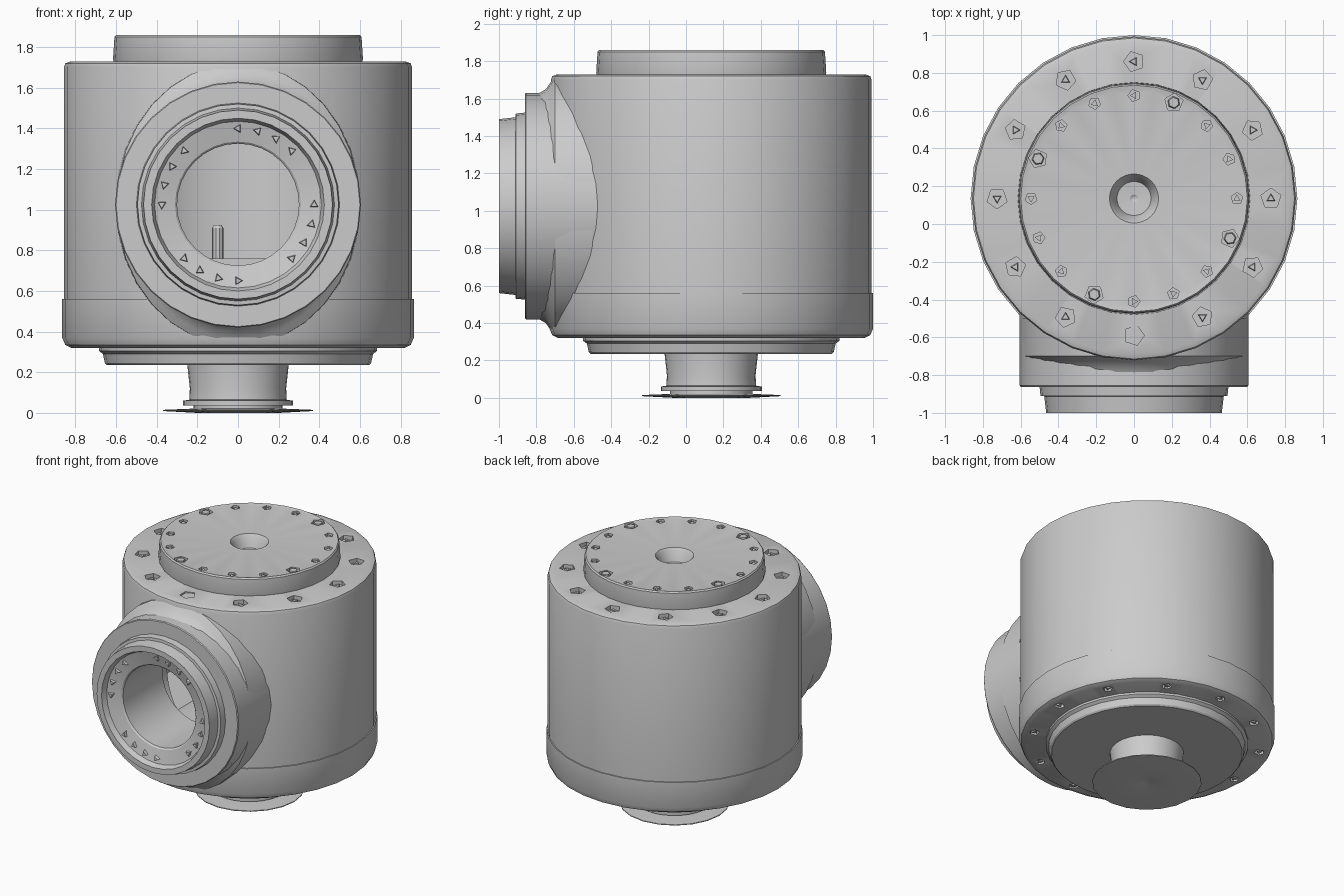
import bpy, bmesh, math
from mathutils import Matrix, Vector

default = bpy.data.objects.get("Cube")
if default:
    bpy.data.objects.remove(default, do_unlink=True)

AXIS = Matrix.Translation((0, 0.135, 0))                                      # main vertical axis
PORT = Matrix.Translation((0, 0, 1.025)) @ Matrix.Rotation(math.pi / 2, 4, "X")  # axis facing front


def finish(name, bm, smooth=True):
    bmesh.ops.recalc_face_normals(bm, faces=bm.faces)
    mesh = bpy.data.meshes.new(name)
    bm.to_mesh(mesh)
    bm.free()
    ob = bpy.data.objects.new(name, mesh)
    bpy.context.collection.objects.link(ob)
    if smooth:
        shade(ob)
    return ob


def select(ob):
    bpy.ops.object.select_all(action="DESELECT")
    ob.select_set(True)
    bpy.context.view_layer.objects.active = ob


def shade(ob):
    select(ob)
    bpy.ops.object.shade_smooth_by_angle(angle=math.radians(30))


def lathe(name, profile, frame=AXIS, steps=32):
    """Spin (radius, height) points about the frame's z axis."""
    bm = bmesh.new()
    verts = [bm.verts.new((r, 0, h)) for r, h in profile]
    edges = [bm.edges.new(pair) for pair in zip(verts, verts[1:])]
    bmesh.ops.spin(bm, geom=verts + edges, cent=(0, 0, 0), axis=(0, 0, 1),
                   angle=math.tau, steps=steps)
    bmesh.ops.remove_doubles(bm, verts=bm.verts, dist=0.0005)
    bm.transform(frame)
    return finish(name, bm)


def prisms(name, angles, ring, height, sides, radius, depth, frame=AXIS, taper=1):
    """Small prisms centred at the given height, placed on a ring."""
    bm = bmesh.new()
    for a in angles:
        place = frame @ Matrix.Rotation(math.radians(a), 4, "Z") @ Matrix.Translation((ring, 0, height))
        bmesh.ops.create_cone(bm, cap_ends=True, segments=sides, radius1=radius,
                              radius2=radius * taper, depth=depth, matrix=place)
    return finish(name, bm, smooth=False)


def cut(target, cutter):
    cutter.hide_render = True
    select(target)
    mod = target.modifiers.new("cut", "BOOLEAN")
    mod.operation = "DIFFERENCE"
    mod.solver = "EXACT"
    mod.object = cutter
    bpy.ops.object.modifier_apply(modifier=mod.name)
    bpy.data.objects.remove(cutter, do_unlink=True)


# Main housing with its lower band
body = lathe("housing", [(0, 0.32), (0.82, 0.32), (0.85, 0.335), (0.865, 0.37), (0.865, 0.56),
                         (0.857, 0.56), (0.857, 1.70), (0.85, 1.72), (0.825, 1.73), (0, 1.73)])

# Inner chamber and front bore
cut(body, lathe("chamber_cutter", [(0, 0.76), (0.6, 0.76), (0.6, 1.6), (0, 1.6)]))
cut(body, lathe("bore_cutter", [(0, 0), (0.33, 0), (0.33, 1.1), (0, 1.1)], PORT))

# Bolt pockets and studs around the top and the underside
TWELVE = range(0, 360, 30)
cut(body, prisms("top_pocket_cutter", TWELVE, 0.725, 1.73, 5, 0.055, 0.06))
prisms("top_studs", TWELVE, 0.725, 1.705, 3, 0.03, 0.03, taper=0.7)
cut(body, prisms("base_pocket_cutter", TWELVE, 0.77, 0.32, 5, 0.035, 0.05))
prisms("base_studs", TWELVE, 0.77, 0.335, 3, 0.022, 0.025)
shade(body)

# Raised cap with a central well
cap = lathe("cap", [(0, 1.72), (0.61, 1.72), (0.615, 1.74), (0.608, 1.85), (0.6, 1.86), (0.575, 1.855),
                    (0.13, 1.85), (0.115, 1.83), (0.09, 1.76), (0.02, 1.755), (0, 1.74)])
sixteenth = 22.5
large = [sixteenth * i for i in range(16) if i % 4 == 3]
small = [sixteenth * i for i in range(16) if i % 4 != 3]
cut(cap, prisms("cap_large_cutter", large, 0.55, 1.855, 5, 0.05, 0.05))
cut(cap, prisms("cap_small_cutter", small, 0.545, 1.855, 5, 0.032, 0.05))
shade(cap)
prisms("cap_large_studs", large, 0.55, 1.84, 6, 0.035, 0.03, taper=0.8)
prisms("cap_small_studs", small, 0.545, 1.835, 3, 0.022, 0.025)

# Front port: collar, stepped rim, recessed face and bore
tube = [(0.605, 0.46), (0.605, 0.855), (0.6, 0.862), (0.5, 0.862), (0.495, 0.91), (0.475, 0.912),
        (0.465, 1.0), (0.425, 1.0), (0.41, 0.96), (0.31, 0.935), (0.3, 0.925), (0.3, 0.46)]
lathe("front_port", tube + tube[:1], PORT)

# Blend between the collar and the housing, narrowed so it stays within the collar width
narrow = PORT @ Matrix.Diagonal((0.86, 1, 1, 1))
blend = [(0.605, 0.5), (0.7, 0.5), (0.695, 0.70), (0.66, 0.725), (0.625, 0.75), (0.605, 0.785)]
lathe("port_blend", blend + blend[:1], narrow)

# Four groups of four studs on the recessed face
port_angles = [quarter - step for quarter in range(0, 360, 90) for step in range(0, 60, 15)]
prisms("port_studs", port_angles, 0.375, 0.955, 3, 0.027, 0.03, PORT, 0.7)

# Pin standing on the chamber floor
lathe("chamber_pin", [(0, 0.74), (0.028, 0.74), (0.028, 0.91), (0.018, 0.925), (0, 0.925)],
      Matrix.Translation((-0.1, 0.1, 0)), 10)

# Base plate, stem and foot disc
lathe("base_plate", [(0, 0.235), (0.645, 0.235), (0.655, 0.245), (0.665, 0.29), (0.685, 0.305),
                     (0.685, 0.33), (0, 0.33)])
lathe("stem", [(0, 0.02), (0.22, 0.02), (0.22, 0.037), (0.27, 0.037), (0.27, 0.06), (0.24, 0.065),
               (0.237, 0.12), (0.25, 0.24), (0, 0.24)])
lathe("foot_disc", [(0, 0.022), (0.2, 0.022), (0.37, 0.015), (0.37, 0.009), (0.2, 0),
                    (0.03, 0.006), (0, 0.014)], steps=20)
